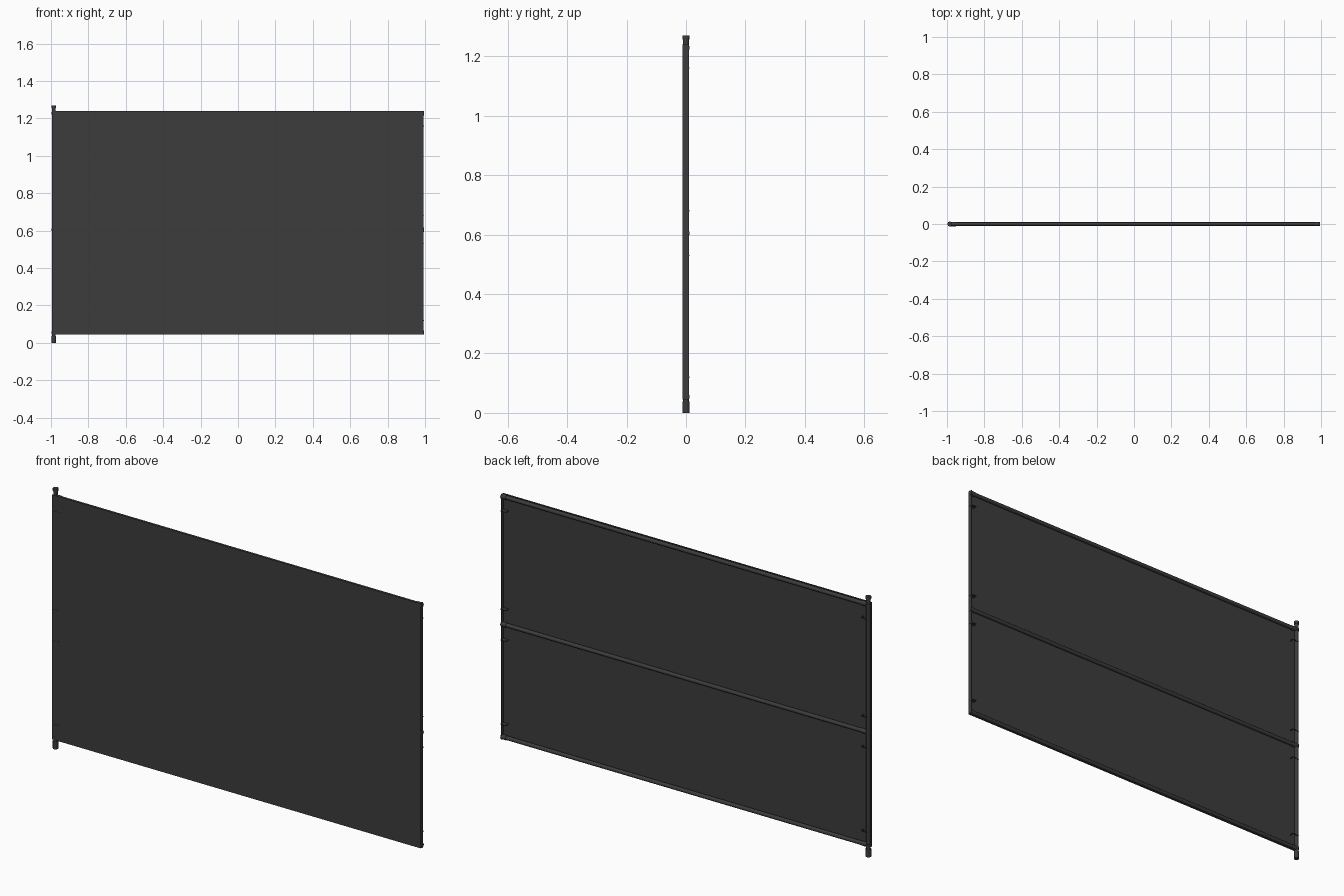
import bpy, math

if "Cube" in bpy.data.objects:
    bpy.data.objects.remove(bpy.data.objects["Cube"])

mat = bpy.data.materials.new("charcoal")
mat.diffuse_color = (0.045, 0.045, 0.045, 1)
mat.use_nodes = True
mat.node_tree.nodes["Principled BSDF"].inputs["Base Color"].default_value = mat.diffuse_color

POST_X = -0.985
RAILS = (0.055, 0.605, 1.228)
TIES = (0.12, 0.53, 0.68, 1.16)


def finish(ob, name):
    ob.name = name
    ob.data.materials.append(mat)
    return ob


def box(name, x0, x1, y0, y1, z0, z1):
    bpy.ops.mesh.primitive_cube_add(size=1, location=((x0 + x1) / 2, (y0 + y1) / 2, (z0 + z1) / 2))
    ob = bpy.context.object
    ob.scale = (x1 - x0, y1 - y0, z1 - z0)
    bpy.ops.object.transform_apply(location=False, rotation=False, scale=True)
    return finish(ob, name)


def tube(name, r, a, b, x=None, z=None):
    """Cylinder along z at x, or along x at height z, from a to b."""
    mid = (a + b) / 2
    upright = x is not None
    bpy.ops.mesh.primitive_cylinder_add(
        vertices=24, radius=r, depth=b - a,
        location=(x, 0, mid) if upright else (mid, 0, z),
        rotation=(0, 0 if upright else math.pi / 2, 0))
    bpy.ops.object.shade_smooth_by_angle(angle=math.radians(35))
    return finish(bpy.context.object, name)


# Sheet on the front with a return flange on its free edge
box("front_sheet", -0.995, 0.993, -0.0115, -0.0085, 0.045, 1.239)
box("sheet_edge_return", 0.990, 0.993, -0.0085, 0.0095, 0.045, 1.239)

# Upright post with bottom socket, neck and top cap
tube("post", 0.0098, 0.03, 1.262, x=POST_X)
tube("post_socket", 0.0125, 0.0, 0.038, x=POST_X)
tube("post_top_cap", 0.0125, 1.257, 1.27, x=POST_X)

# Horizontal rails with end collars
for i, z in enumerate(RAILS):
    tube(f"rail_{i}", 0.0095, POST_X, 0.988, z=z)
    tube(f"post_collar_{i}", 0.0122, z - 0.006, z + 0.006, x=POST_X)
    tube(f"rail_left_sleeve_{i}", 0.011, -0.978, -0.953, z=z)
    tube(f"rail_right_hook_{i}", 0.0115, 0.968, 0.995, z=z)

# Small ties holding the sheet at both ends
for i, z in enumerate(TIES):
    box(f"left_tie_front_{i}", -0.99, -0.953, -0.0125, -0.0115, z - 0.002, z + 0.002)
    box(f"left_tie_back_{i}", -0.99, -0.953, 0.0095, 0.0112, z - 0.002, z + 0.002)
    box(f"left_tie_side_{i}", -0.956, -0.953, -0.0115, 0.0105, z - 0.002, z + 0.002)
    box(f"right_tie_{i}", 0.965, 0.994, -0.0085, 0.0112, z - 0.002, z + 0.002)
